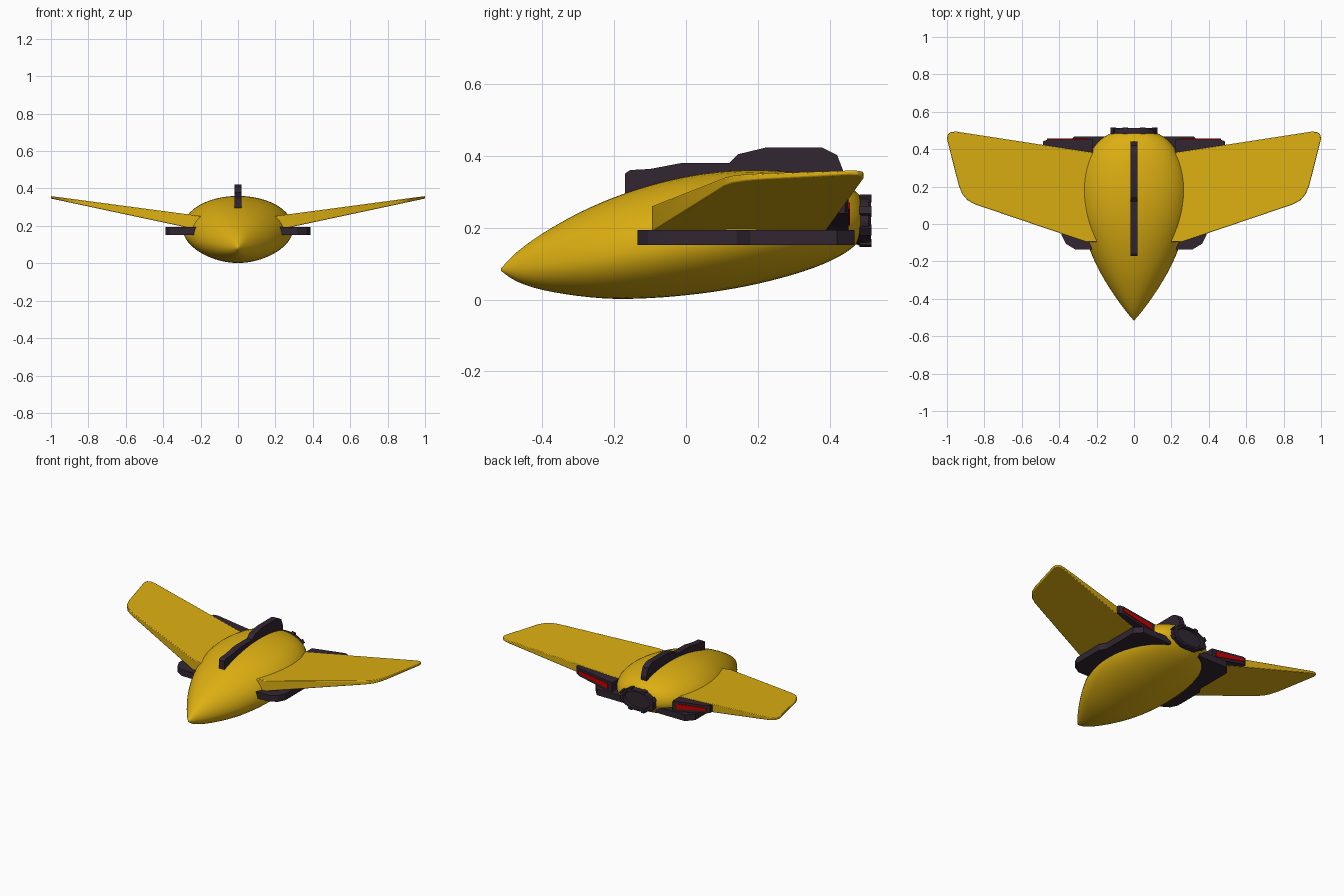
import bpy, bmesh, math

if "Cube" in bpy.data.objects:
    bpy.data.objects.remove(bpy.data.objects["Cube"])


def material(name, col):
    m = bpy.data.materials.new(name)
    m.diffuse_color = (*col, 1)
    m.use_nodes = True
    m.node_tree.nodes["Principled BSDF"].inputs["Base Color"].default_value = m.diffuse_color
    return m


YELLOW = material("golden_yellow", (0.72, 0.43, 0.006))
DARK = material("dark_plum", (0.031, 0.019, 0.031))
RED = material("glow_red", (0.55, 0.0, 0.0))


def finish(name, bm, mat, angle=30, bevel=0):
    bmesh.ops.recalc_face_normals(bm, faces=bm.faces)
    me = bpy.data.meshes.new(name)
    bm.to_mesh(me)
    bm.free()
    ob = bpy.data.objects.new(name, me)
    bpy.context.collection.objects.link(ob)
    me.materials.append(mat)
    if bevel:
        b = ob.modifiers.new("bevel", "BEVEL")
        b.width, b.segments, b.limit_method = bevel, 2, "ANGLE"
    bpy.ops.object.select_all(action="DESELECT")
    ob.select_set(True)
    bpy.context.view_layer.objects.active = ob
    bpy.ops.object.shade_smooth_by_angle(angle=math.radians(angle))
    return ob


def prism(name, lower, upper, mat, **kw):
    """Solid between two matching outlines."""
    bm = bmesh.new()
    a = [bm.verts.new(p) for p in lower]
    b = [bm.verts.new(p) for p in upper]
    bm.faces.new(a)
    bm.faces.new(b)
    for i in range(len(a)):
        j = (i + 1) % len(a)
        bm.faces.new((a[i], a[j], b[j], b[i]))
    return finish(name, bm, mat, **kw)


def loft(name, rings, mat, **kw):
    bm = bmesh.new()
    vs = [[bm.verts.new(p) for p in r] for r in rings]
    n = len(vs[0])
    for r, s in zip(vs, vs[1:]):
        for i in range(n):
            j = (i + 1) % n
            bm.faces.new((r[i], r[j], s[j], s[i]))
    bm.faces.new(vs[0])
    bm.faces.new(vs[-1])
    return finish(name, bm, mat, **kw)


# Fuselage: y, half width, top z, widest z, bottom z
stations = [
    (-0.515, 0.002, 0.086, 0.083, 0.080), (-0.47, 0.040, 0.132, 0.088, 0.050),
    (-0.40, 0.092, 0.183, 0.096, 0.027), (-0.30, 0.157, 0.240, 0.110, 0.010),
    (-0.20, 0.210, 0.284, 0.126, 0.002), (-0.10, 0.250, 0.318, 0.143, 0.004),
    (0.00, 0.279, 0.342, 0.162, 0.012), (0.10, 0.293, 0.356, 0.178, 0.025),
    (0.20, 0.292, 0.360, 0.192, 0.044), (0.30, 0.270, 0.354, 0.203, 0.070),
    (0.38, 0.235, 0.340, 0.210, 0.098), (0.44, 0.190, 0.320, 0.214, 0.128),
    (0.48, 0.135, 0.293, 0.216, 0.160), (0.496, 0.08, 0.262, 0.217, 0.185),
]


def smooth(pts, sub=3):
    out = []
    for i in range(len(pts) - 1):
        p0, p1, p2 = pts[max(i - 1, 0)], pts[i], pts[i + 1]
        p3 = pts[min(i + 2, len(pts) - 1)]
        for k in range(sub):
            t = k / sub
            out.append([0.5 * (2 * b + (c - a) * t + (2 * a - 5 * b + 4 * c - d) * t * t
                               + (3 * b - a - 3 * c + d) * t ** 3)
                        for a, b, c, d in zip(p0, p1, p2, p3)])
    return out + [pts[-1]]


rings = []
for y, w, top, mid, bot in smooth(stations):
    ring = []
    for i in range(48):
        a = math.tau * i / 48
        s = math.sin(a)
        ring.append((w * math.cos(a), y, mid + s * ((top - mid) if s > 0 else (mid - bot))))
    rings.append(ring)
loft("fuselage", rings, YELLOW, angle=60)


# Wings: tapered plates with dihedral
def wing_top(x):
    return 0.262 + (x - 0.27) * 0.133


def wing_bottom(x):
    return 0.195 + (x - 0.29) * 0.213


wing_plan = [(0.15, 0.371), (0.24, 0.385), (0.95, 0.494), (0.98, 0.492), (0.996, 0.478),
             (1.0, 0.455), (0.937, 0.205), (0.918, 0.16), (0.89, 0.127), (0.85, 0.105),
             (0.26, -0.095), (0.15, -0.095)]

# Side rail outline, seen from above
rail_plan = [(0.18, -0.135), (0.315, -0.135), (0.365, -0.105), (0.387, -0.06), (0.387, 0.14),
             (0.362, 0.18), (0.362, 0.42), (0.32, 0.468), (0.11, 0.468), (0.11, 0.40)]

for side, s in (("right", 1), ("left", -1)):
    prism(side + "_wing", [(s * x, y, wing_bottom(x)) for x, y in wing_plan],
          [(s * x, y, wing_top(x)) for x, y in wing_plan], YELLOW, bevel=0.004)
    prism(side + "_rail", [(s * x, y, 0.152) for x, y in rail_plan],
          [(s * x, y, 0.193) for x, y in rail_plan], DARK, angle=20)
    # Exhaust bar on the wing's trailing edge, with a red glowing strip
    bar = [(0.22, 0.37), (0.46, 0.40), (0.488, 0.415), (0.485, 0.442), (0.46, 0.452), (0.22, 0.452)]
    prism(side + "_exhaust_bar", [(s * x, y, wing_bottom(x) + 0.003) for x, y in bar],
          [(s * x, y, wing_top(x) - 0.003) for x, y in bar], DARK, angle=20)
    strip = [(0.25, 0.448), (0.465, 0.448), (0.465, 0.456), (0.25, 0.456)]
    prism(side + "_exhaust_glow", [(s * x, y, wing_bottom(x) + 0.02) for x, y in strip],
          [(s * x, y, wing_top(x) - 0.018) for x, y in strip], RED, angle=20)

# Dorsal fin
fin = [(-0.17, 0.29), (-0.17, 0.35), (-0.155, 0.36), (-0.10, 0.363), (-0.01, 0.38), (0.12, 0.38),
       (0.145, 0.404), (0.22, 0.422), (0.38, 0.422), (0.42, 0.402), (0.44, 0.35), (0.43, 0.29)]
prism("dorsal_fin", [(-0.02, y, z) for y, z in fin], [(0.02, y, z) for y, z in fin], DARK, angle=20)


# Rear nozzle: oval ring with a recessed back and small lugs
def oval(y, f):
    return [(0.122 * f * math.cos(math.tau * i / 32), y,
             0.219 + 0.069 * f * math.sin(math.tau * i / 32)) for i in range(32)]


loft("nozzle", [oval(0.465, 0.9), oval(0.482, 1), oval(0.508, 1), oval(0.514, 0.95),
                oval(0.514, 0.80), oval(0.498, 0.76)], DARK)
for k in range(8):
    a = math.tau * (k + 0.5) / 8
    bm = bmesh.new()
    bmesh.ops.create_cube(bm, size=1)
    lug = finish(f"nozzle_lug_{k + 1}", bm, DARK)
    lug.scale = (0.026, 0.034, 0.016)
    lug.rotation_euler.y = -math.atan2(math.sin(a) / 0.069, math.cos(a) / 0.122) + math.pi / 2
    lug.location = (0.12 * math.cos(a), 0.499, 0.219 + 0.067 * math.sin(a))
